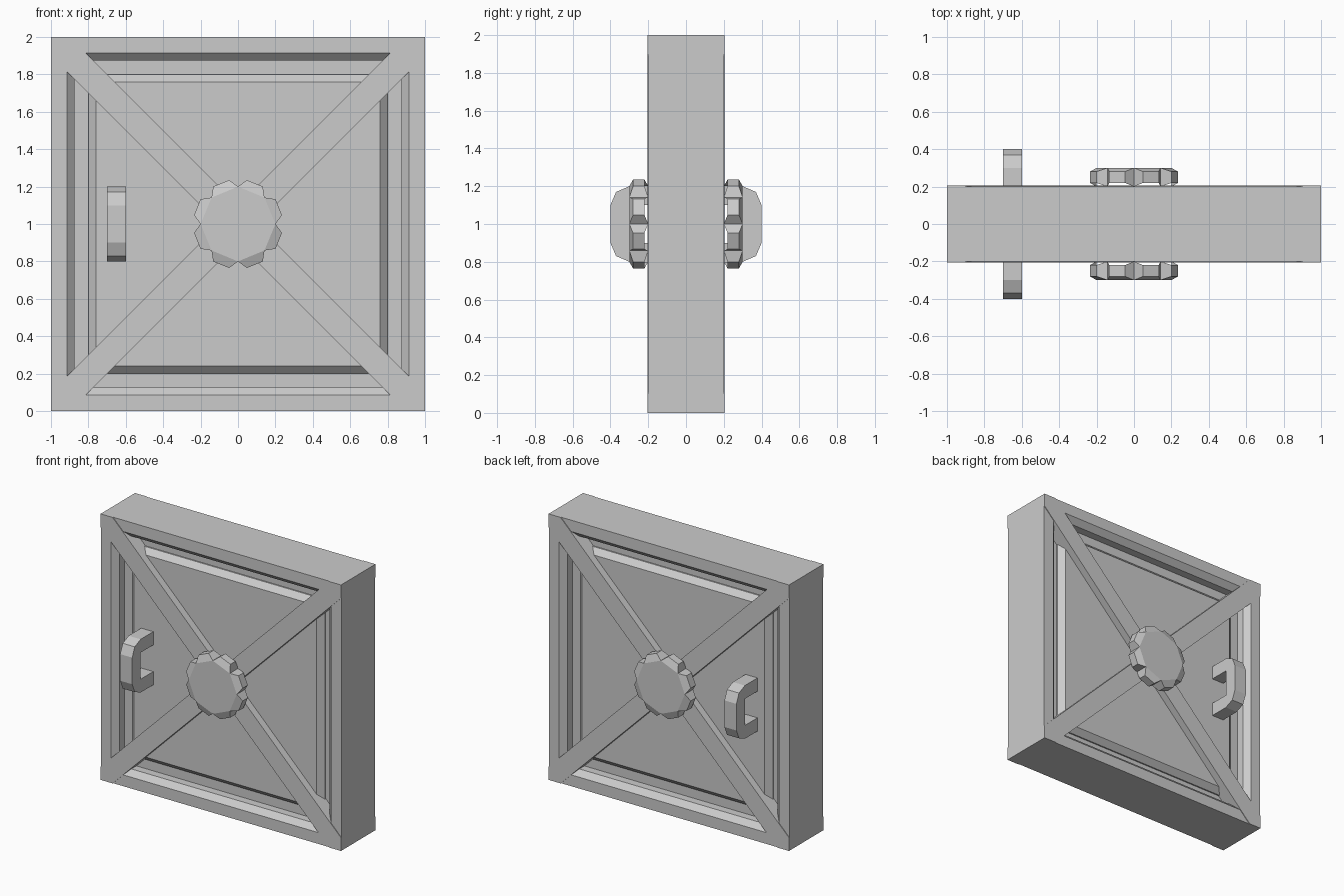
import bpy, bmesh
from math import sin, cos, radians

if "Cube" in bpy.data.objects:
    bpy.data.objects.remove(bpy.data.objects["Cube"])


def make(name, verts, faces):
    mesh = bpy.data.meshes.new(name)
    mesh.from_pydata(verts, [], faces)
    bm = bmesh.new()
    bm.from_mesh(mesh)
    bmesh.ops.recalc_face_normals(bm, faces=bm.faces)
    bm.to_mesh(mesh)
    bm.free()
    obj = bpy.data.objects.new(name, mesh)
    bpy.context.collection.objects.link(obj)
    return obj


def square_rings(name, rings, closed):
    """Stack square rings (half size, y); close into a loop or cap both ends."""
    verts = [(sx * h, y, 1 + sz * h) for h, y in rings
             for sx, sz in ((-1, -1), (1, -1), (1, 1), (-1, 1))]
    n = len(rings)
    faces = []
    for r in range(n if closed else n - 1):
        a, b = 4 * r, 4 * ((r + 1) % n)
        for i in range(4):
            j = (i + 1) % 4
            faces.append((a + i, a + j, b + j, b + i))
    if not closed:
        faces += [(3, 2, 1, 0), tuple(range(4 * n - 4, 4 * n))]
    return make(name, verts, faces)


def extrude(name, pts, offset):
    """Extrude an outline of 3D points by an offset."""
    n = len(pts)
    top = [tuple(p[k] + offset[k] for k in range(3)) for p in pts]
    faces = [tuple(range(n)), tuple(range(2 * n - 1, n - 1, -1))]
    faces += [(i, (i + 1) % n, n + (i + 1) % n, n + i) for i in range(n)]
    return make(name, pts + top, faces)


# outer frame with chamfered inner edges
square_rings("frame", [(1, -.2), (1, .2), (.915, .2), (.875, .16),
                       (.875, -.16), (.915, -.2)], True)
# recessed backing plate and raised bevelled panel
square_rings("backing_plate", [(.9, -.1), (.9, .1)], False)
square_rings("panel", [(.76, -.15), (.8, -.11), (.8, .11), (.76, .15)], False)

for side, s in (("front", -1), ("back", 1)):
    # diagonal cross braces with square-cut corner ends
    for m in (-1, 1):
        outline = [(-1, -1), (-.9, -1), (1, .9), (1, 1), (.9, 1), (-1, -.9)]
        extrude(side + "_brace", [(m * x, s * .1, 1 + z) for x, z in outline],
                (0, s * .105, 0))

    # pull handle
    prof = [(.14, .2), (.3, .2), (.37, .17), (.4, .1), (.4, -.1), (.37, -.17),
            (.3, -.2), (.14, -.2), (.14, -.1), (.3, -.1), (.3, .1), (.14, .1)]
    extrude(side + "_handle", [(-.7, s * y, 1 + z) for y, z in prof], (.1, 0, 0))

    # eight-lobed knob: flat cap, chamfered lobes, open back
    verts, faces = [], []
    for i in range(8):
        for ang, r, y0, y1 in ((0, .2, .3, .2), (11.5, .24, .28, .22),
                               (33.5, .24, .28, .22)):
            a = radians(45 * i + ang)
            verts += [(r * cos(a), s * y, 1 + r * sin(a)) for y in (y0, y1)]
    for i in range(8):
        n, e, f, g = 6 * i, 6 * i + 2, 6 * i + 4, (6 * i + 6) % 48
        faces += [(a, b, b + 1, a + 1) for a, b in ((n, e), (e, f), (f, g))]
        faces.append((n, g, f, e))
    faces.append(tuple(range(0, 48, 6)))
    make(side + "_knob", verts, faces)
